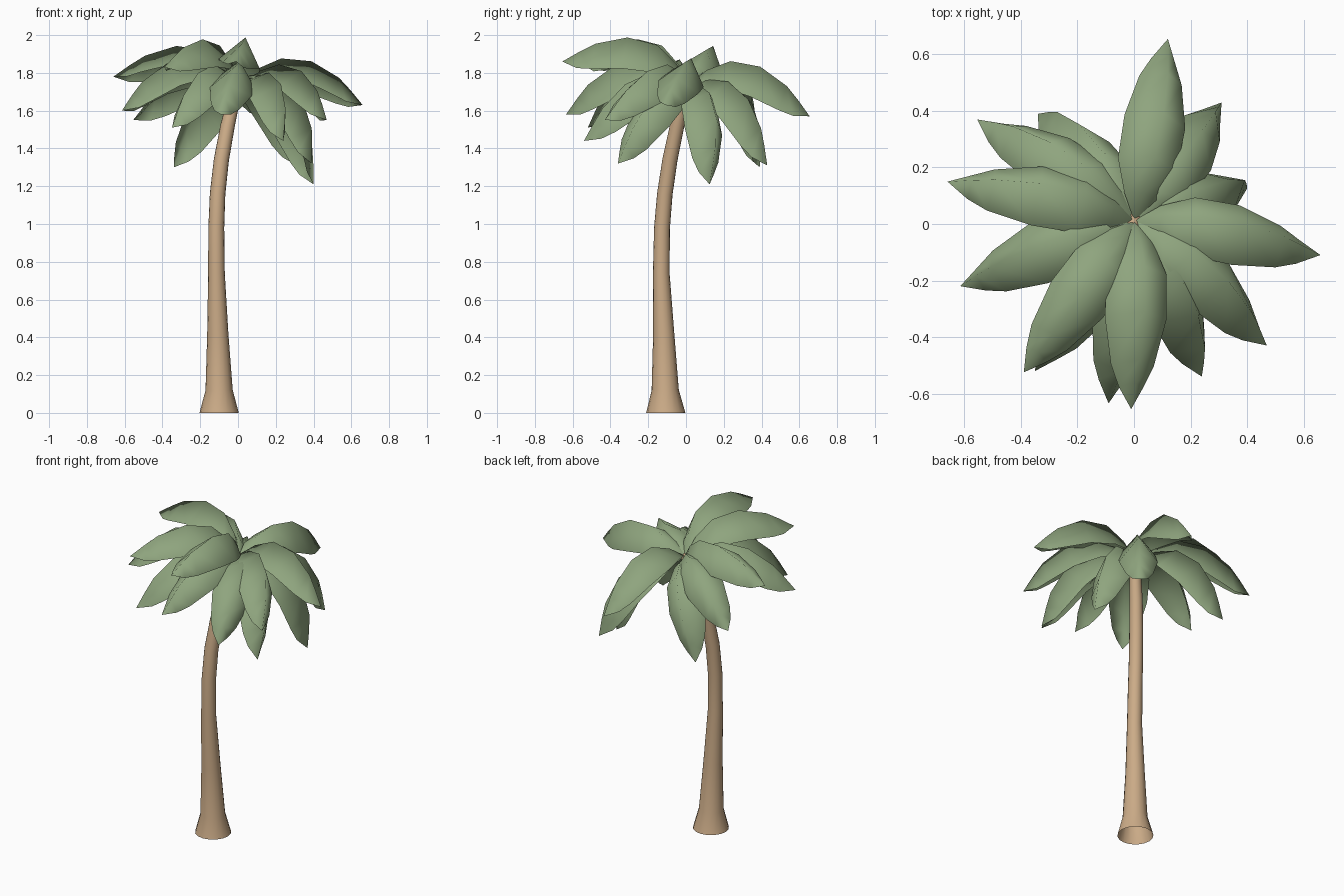
import bpy, bmesh, math
from mathutils import Vector

if "Cube" in bpy.data.objects:
    bpy.data.objects.remove(bpy.data.objects["Cube"])


def material(name, rgb):
    m = bpy.data.materials.new(name)
    m.diffuse_color = (*rgb, 1)
    m.use_nodes = True
    m.node_tree.nodes["Principled BSDF"].inputs["Base Color"].default_value = m.diffuse_color
    return m


GREEN = material("leaf_green", (0.275, 0.375, 0.21))
BROWN = material("bark_tan", (0.60, 0.41, 0.245))


def finish(bm, name, mat):
    mesh = bpy.data.meshes.new(name)
    for f in bm.faces:
        f.smooth = True
    bm.to_mesh(mesh)
    bm.free()
    ob = bpy.data.objects.new(name, mesh)
    bpy.context.collection.objects.link(ob)
    mesh.materials.append(mat)
    return ob


# Trunk: flared base, slender curved stem (x, y, z, radius)
PATH = [(-0.10, -0.107, 0.0, 0.104), (-0.10, -0.11, 0.12, 0.072),
        (-0.107, -0.118, 0.42, 0.056), (-0.114, -0.131, 0.74, 0.044),
        (-0.115, -0.127, 0.98, 0.042), (-0.108, -0.112, 1.16, 0.041),
        (-0.088, -0.085, 1.34, 0.040), (-0.055, -0.047, 1.52, 0.038),
        (-0.025, -0.018, 1.65, 0.034), (0.0, 0.01, 1.75, 0.028)]
SIDES = 16
bm = bmesh.new()
rings = []
for i, (x, y, z, r) in enumerate(PATH):
    a = Vector(PATH[max(i - 1, 0)][:3])
    b = Vector(PATH[min(i + 1, len(PATH) - 1)][:3])
    t = (b - a).normalized() if i else Vector((0, 0, 1))
    side = Vector((0, 1, 0)).cross(t).normalized()
    up = t.cross(side)
    rings.append([bm.verts.new(Vector((x, y, z)) + r * (
        side * math.cos(k * math.tau / SIDES) + up * math.sin(k * math.tau / SIDES)))
        for k in range(SIDES)])
for lo, hi in zip(rings, rings[1:]):
    for k in range(SIDES):
        j = (k + 1) % SIDES
        bm.faces.new((lo[k], lo[j], hi[j], hi[k]))
bm.faces.new(rings[-1])
finish(bm, "trunk", BROWN)

# Frond: folded arched leaf (position along chord, ridge height, half width, edge drop)
LEAF = [(0.12, 0.100, 0.060, 0.060), (0.29, 0.180, 0.108, 0.125),
        (0.53, 0.192, 0.112, 0.145), (0.77, 0.127, 0.078, 0.120),
        (0.88, 0.070, 0.045, 0.080)]
BASE = Vector((0, 0.012, 1.74))
CROWN_UP = Vector((0.25, 0.30, 1))  # the crown leans with the trunk


def frond(name, tip):
    chord = Vector(tip) - BASE
    u = chord.normalized()
    side = u.cross(CROWN_UP).normalized()
    n = side.cross(u)
    bm = bmesh.new()
    start, end = bm.verts.new(BASE), bm.verts.new(Vector(tip))
    rows = []
    for t, h, w, d in LEAF:
        p = BASE + chord * t
        rows.append([bm.verts.new(p + side * (s * w) + n * (h - d * abs(s)))
                     for s in (-1, 0, 1)])
    for k in (0, 1):
        bm.faces.new((start, rows[0][k + 1], rows[0][k]))
        for a, b in zip(rows, rows[1:]):
            bm.faces.new((a[k], a[k + 1], b[k + 1], b[k]))
        bm.faces.new((rows[-1][k], rows[-1][k + 1], end))
    bmesh.ops.recalc_face_normals(bm, faces=bm.faces[:])
    bm.normal_update()
    if sum(f.normal.dot(n) for f in bm.faces) < 0:
        bmesh.ops.reverse_faces(bm, faces=bm.faces[:])
    finish(bm, name, GREEN)


# Crown: tips from the high fronds down to the drooping ones
TIPS = [(-0.01, -0.655, 1.86), (-0.39, -0.525, 1.83), (-0.66, 0.15, 1.78),
        (0.66, -0.11, 1.63), (0.12, 0.655, 1.57), (-0.615, -0.22, 1.60),
        (-0.09, -0.635, 1.58), (0.47, -0.43, 1.55), (-0.555, 0.37, 1.55),
        (-0.35, -0.52, 1.51), (0.24, -0.54, 1.44), (0.39, -0.36, 1.32),
        (0.31, 0.43, 1.31), (-0.34, 0.39, 1.30), (0.40, 0.125, 1.21)]
for i, tip in enumerate(TIPS):
    frond(f"palm_frond_{i + 1:02d}", tip)
